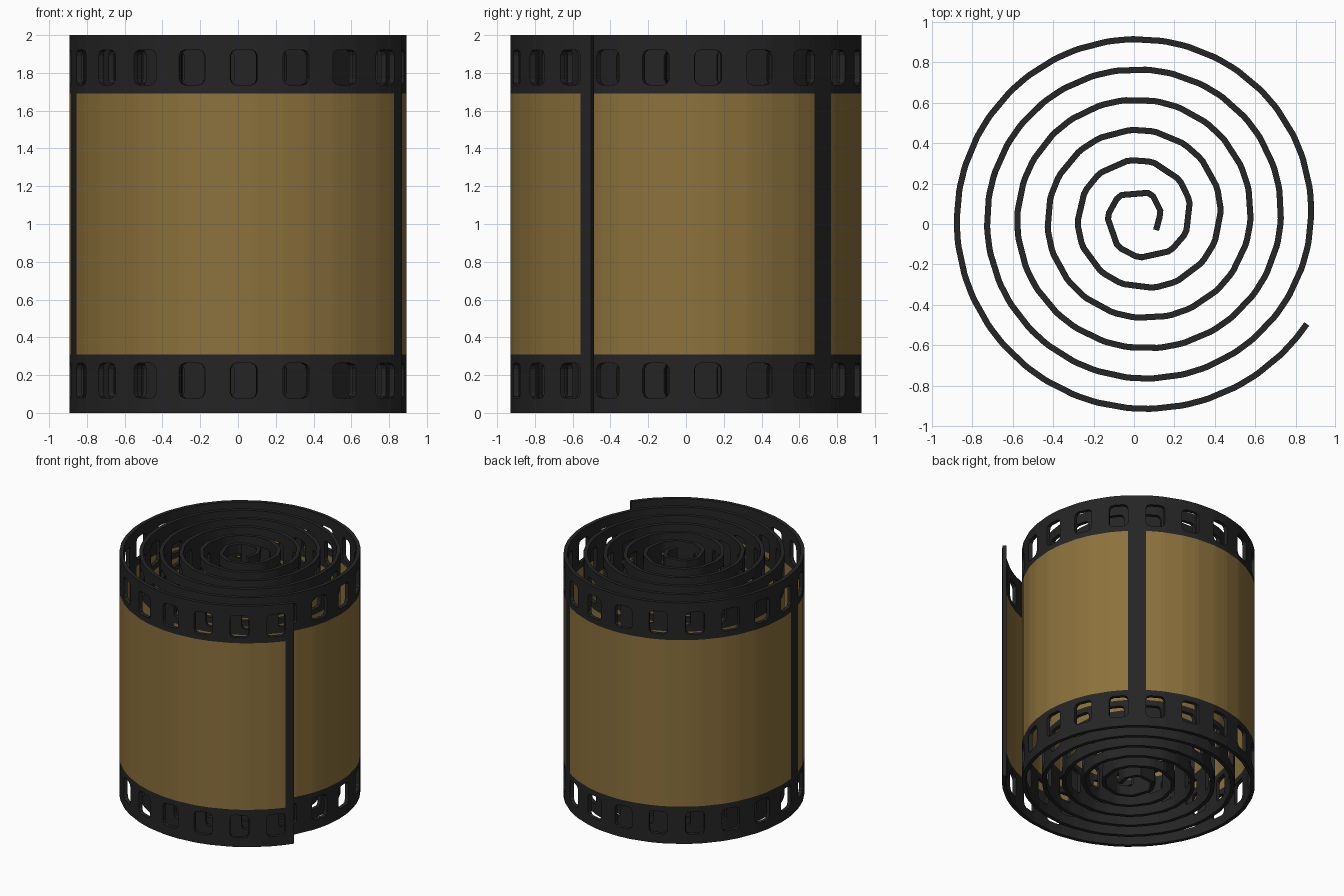
import bpy, bmesh
from math import cos, sin, sqrt, pi, hypot
from mathutils import Vector

cube = bpy.data.objects.get("Cube")
if cube:
    bpy.data.objects.remove(cube)


def material(name, rgb, roughness=0.6):
    m = bpy.data.materials.new(name)
    m.use_nodes = True
    m.diffuse_color = (*rgb, 1)
    bsdf = m.node_tree.nodes["Principled BSDF"]
    bsdf.inputs["Base Color"].default_value = (*rgb, 1)
    bsdf.inputs["Roughness"].default_value = roughness
    return m


# Strip layout: frames separated by bars, eight sprocket holes per frame
FRAMES, HOLES = 9, 8
FRAME_LEN = 2.2067
PITCH = FRAME_LEN / HOLES
HALF_HOLE, RADIUS = 0.07, 0.03
HOLE_LOW, HOLE_HIGH, BAND = 0.078, 0.263, 0.309
HEIGHT, THICK = 2.0, 0.03

# Spiral: starting radius, growth per radian, straight lead-in
CENTRE, START, GROW, LEAD = 0.0375, 0.09, 0.15 / (2 * pi), 0.07


def on_spiral(s, z):
    s -= LEAD
    if s < 0:
        n = hypot(GROW, START)
        return Vector((CENTRE + START + s * GROW / n, CENTRE + s * START / n, z))
    t = (sqrt(START ** 2 + 2 * GROW * s) - START) / GROW
    r = START + GROW * t
    return Vector((CENTRE + r * cos(t), CENTRE + r * sin(t), z))


# Grid lines along the strip and up it
count = FRAMES * HOLES
columns = [0.0]
for i in range(count):
    mid = (i + 0.5) * PITCH
    columns += [mid - HALF_HOLE, mid - HALF_HOLE + RADIUS,
                mid + HALF_HOLE - RADIUS, mid + HALF_HOLE]
columns.append(count * PITCH)
lower = [0, HOLE_LOW, HOLE_LOW + RADIUS, HOLE_HIGH - RADIUS, HOLE_HIGH, BAND]
rows = lower + [HEIGHT - z for z in reversed(lower)]

bm = bmesh.new()
grid = [[bm.verts.new(on_spiral(s, z)) for z in rows] for s in columns]
HOLE_ROWS = {1: 0, 2: 1, 3: 2, 7: 0, 8: 1, 9: 2}

for c in range(len(columns) - 1):
    part = (c - 1) % 4  # 0, 1, 2 cross a hole; 3 is the gap between holes
    for r in range(len(rows) - 1):
        quad = [grid[c][r], grid[c + 1][r], grid[c + 1][r + 1], grid[c][r + 1]]
        in_hole = 0 < c < len(columns) - 2 and part < 3 and r in HOLE_ROWS
        if not in_hole:
            face = bm.faces.new(quad)
            # Picture areas: middle row, except the bars at the frame ends
            is_bar = c % (4 * HOLES) == 0
            face.material_index = int(r == 5 and not is_bar)
            continue
        row = HOLE_ROWS[r]
        if part == 1 or row == 1:
            continue
        # Rounded hole corner: keep the sliver outside the arc
        k = [[0, 1], [3, 2]][row // 2][part // 2]
        corner, a, opposite, b = (quad[(k + j) % 4] for j in range(4))
        arc = bm.verts.new(corner.co.lerp(opposite.co, 1 - sqrt(0.5)))
        bm.faces.new((corner, a, arc, b))

mesh = bpy.data.meshes.new("film_strip")
bm.to_mesh(mesh)
bm.free()
mesh.materials.append(material("film black", (0.018, 0.018, 0.018)))
mesh.materials.append(material("picture amber", (0.262, 0.165, 0.045)))
strip = bpy.data.objects.new("film_strip", mesh)
bpy.context.collection.objects.link(strip)

# Film thickness
solid = strip.modifiers.new("thickness", 'SOLIDIFY')
solid.thickness = THICK
solid.offset = 0
